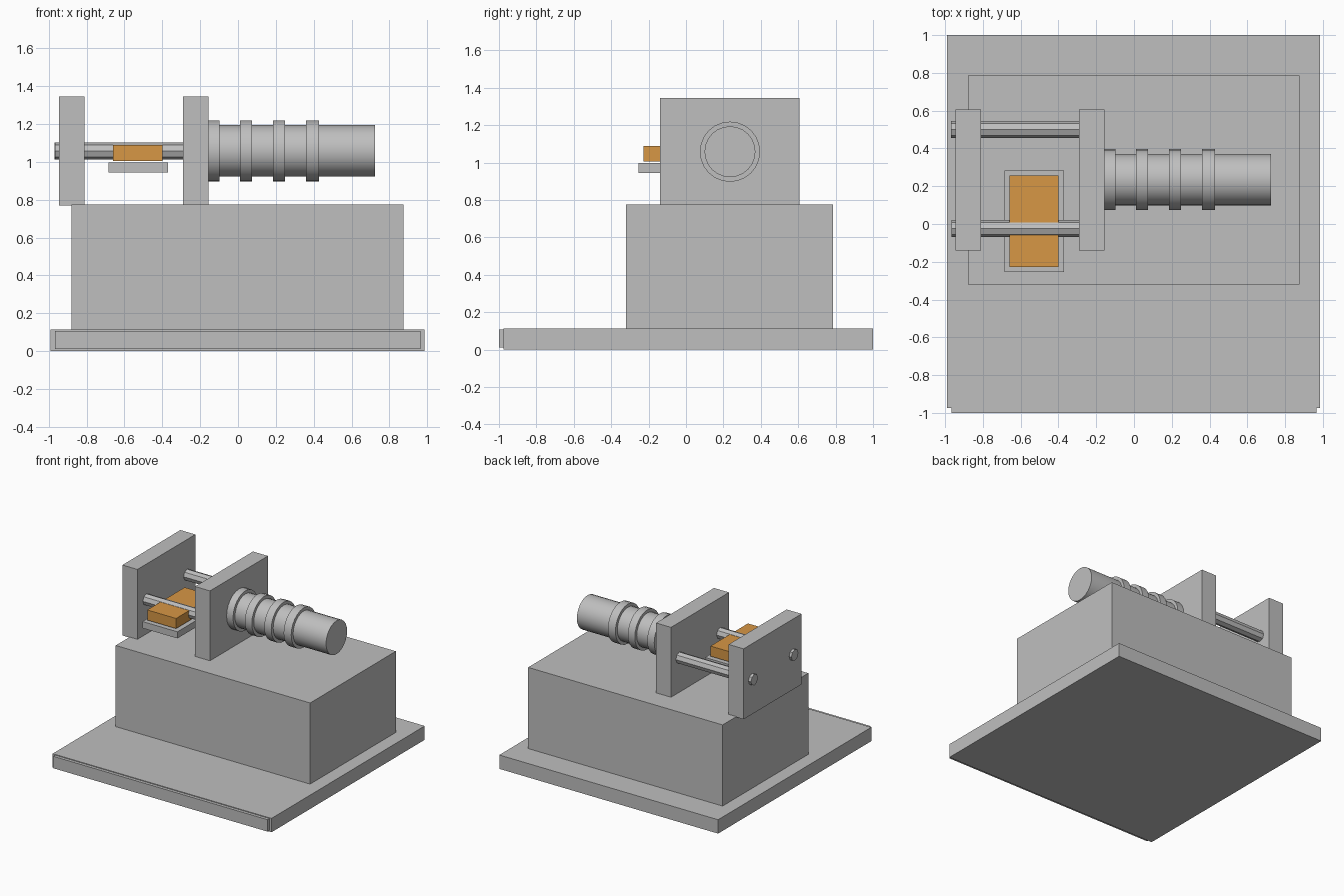
import bpy
import math
from mathutils import Matrix

cube = bpy.data.objects.get("Cube")
if cube:
    bpy.data.objects.remove(cube, do_unlink=True)


def make_material(name, rgb):
    mat = bpy.data.materials.new(name)
    mat.use_nodes = True
    color = (*rgb, 1)
    mat.diffuse_color = color
    mat.node_tree.nodes["Principled BSDF"].inputs["Base Color"].default_value = color
    return mat


GREY = make_material("plain grey", (0.52, 0.52, 0.52))
ORANGE = make_material("warm orange", (0.68, 0.31, 0.06))


def finish(name, mat):
    obj = bpy.context.object
    obj.name = obj.data.name = name
    obj.data.materials.append(mat)
    return obj


def box(name, x, y, z, mat=GREY):
    """Box from (min, max) ranges on each axis."""
    bpy.ops.mesh.primitive_cube_add(size=1)
    obj = finish(name, mat)
    scale = Matrix.Diagonal([b - a for a, b in (x, y, z)]).to_4x4()
    obj.data.transform(scale)
    obj.location = [(a + b) / 2 for a, b in (x, y, z)]
    return obj


def rod(name, x, y, z, radius, sides, smooth=False):
    """Cylinder running along x."""
    bpy.ops.mesh.primitive_cylinder_add(vertices=sides, radius=radius, depth=x[1] - x[0])
    obj = finish(name, GREY)
    obj.data.transform(Matrix.Rotation(math.pi / 2, 4, "Y"))
    obj.location = ((x[0] + x[1]) / 2, y, z)
    if smooth:
        bpy.ops.object.shade_smooth_by_angle(angle=math.radians(30))
    return obj


# Base plate, its front strip and the pedestal
box("base_plate", (-0.99, 0.985), (-0.975, 1.0), (0, 0.113))
box("front_strip", (-0.967, 0.965), (-1.0, -0.975), (0.01, 0.107))
box("pedestal", (-0.88, 0.875), (-0.32, 0.785), (0.113, 0.775))

# Two upright end plates
for name, x0 in (("right_upright", -0.945), ("left_upright", -0.29)):
    box(name, (x0, x0 + 0.135), (-0.14, 0.607), (0.77, 1.345))

# Guide rods bridging the uprights
AXIS_Z = 1.058
for name, x0, y in (("front_guide_rod", -0.965, -0.025), ("back_guide_rod", -0.968, 0.5)):
    rod(name, (x0, -0.2), y, AXIS_Z, 0.045, 8)

# Tray with the orange block
box("tray", (-0.685, -0.37), (-0.253, 0.282), (0.943, 0.997))
box("orange_block", (-0.66, -0.4), (-0.227, 0.256), (1.005, 1.088), ORANGE)

# Round motor body with raised collars
rod("motor_body", (-0.2, 0.725), 0.235, AXIS_Z, 0.136, 24, True)
for i, (x0, x1) in enumerate(((-0.2, -0.097), (0.01, 0.073), (0.185, 0.248), (0.36, 0.428))):
    rod(f"motor_collar_{i + 1}", (x0, x1), 0.235, AXIS_Z, 0.161, 24, True)
